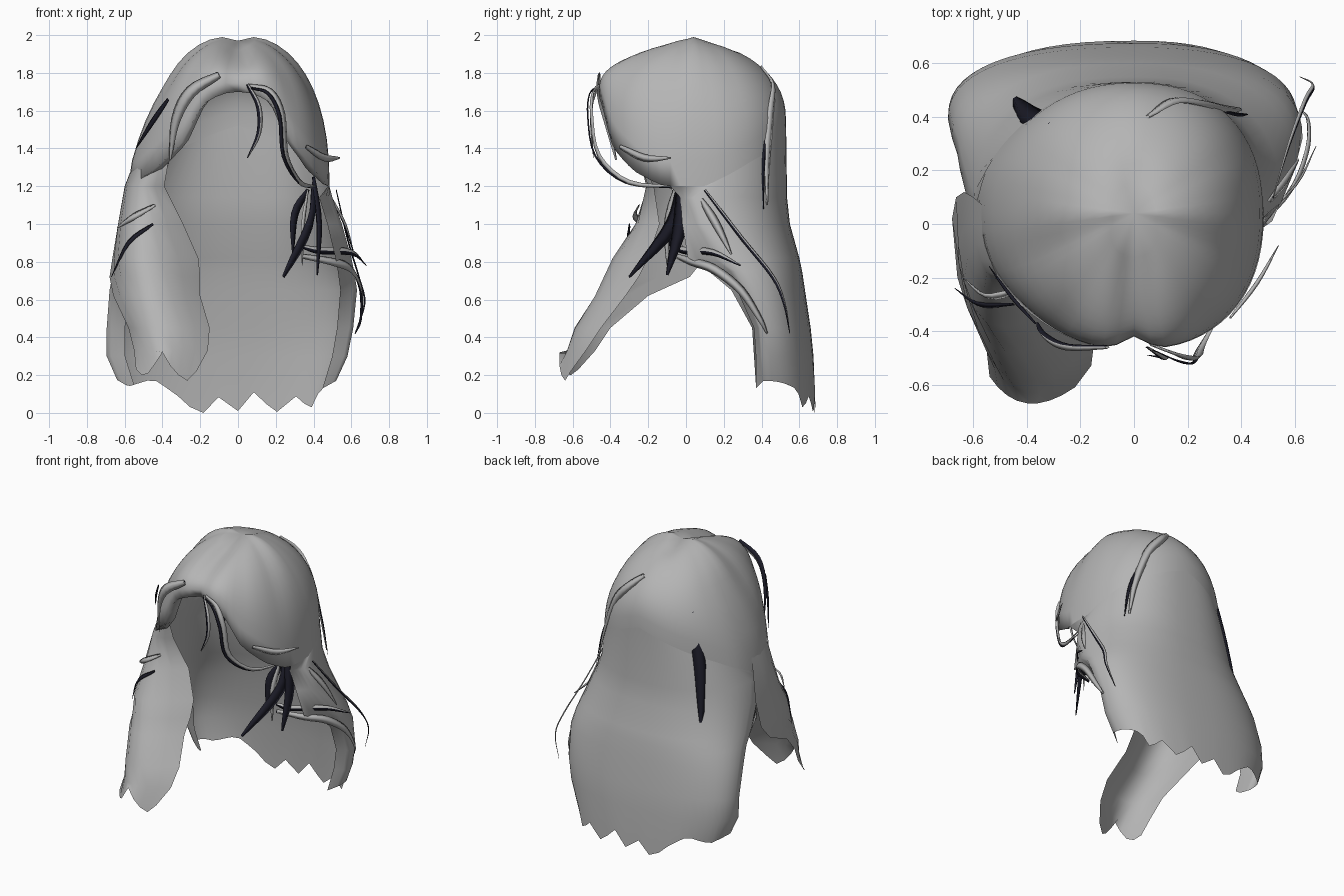
import bpy, bmesh
from math import sin, cos, pi, exp
from mathutils import Vector

cube = bpy.data.objects.get("Cube")
if cube:
    bpy.data.objects.remove(cube)


def material(name, rgb):
    m = bpy.data.materials.new(name)
    m.use_nodes = True
    m.diffuse_color = (*rgb, 1)
    m.node_tree.nodes["Principled BSDF"].inputs["Base Color"].default_value = (*rgb, 1)
    return m


GREY = material("hair grey", (0.46, 0.46, 0.46))
DARK = material("strand navy", (0.012, 0.012, 0.022))


def interp(keys, t):
    """Piecewise linear lookup in (position, value) pairs."""
    if t <= keys[0][0]:
        return keys[0][1]
    for (a, va), (b, vb) in zip(keys, keys[1:]):
        if t <= b:
            return va + (vb - va) * (t - a) / (b - a)
    return keys[-1][1]


def sheet(name, rows, closed=False, ring_dark=()):
    """Skin a grid of points; ring_dark lists the columns painted navy."""
    bm = bmesh.new()
    grid = [[bm.verts.new(p) for p in row] for row in rows]
    n = len(rows[0])
    for r0, r1 in zip(grid, grid[1:]):
        for i in range(n if closed else n - 1):
            k = (i + 1) % n
            f = bm.faces.new((r0[i], r0[k], r1[k], r1[i]))
            f.material_index = 1 if i in ring_dark else 0
            f.smooth = True
    bmesh.ops.remove_doubles(bm, verts=bm.verts, dist=0.0005)
    bmesh.ops.recalc_face_normals(bm, faces=bm.faces)
    me = bpy.data.meshes.new(name)
    bm.to_mesh(me)
    bm.free()
    me.materials.append(GREY)
    me.materials.append(DARK)
    ob = bpy.data.objects.new(name, me)
    bpy.context.collection.objects.link(ob)


def superpoint(a, n):
    """Unit superellipse point at angle a."""
    c, s = cos(a), sin(a)
    return (abs(c) ** (2 / n) * (1 if c > 0 else -1),
            abs(s) ** (2 / n) * (1 if s > 0 else -1))


# Crown: domed cap whose rim rises to an arch over the face and a peak behind
RIM = [(0, 1.73), (20, 1.63), (35, 1.41), (55, 1.28), (75, 1.2), (95, 1.2), (125, 1.33), (180, 1.52)]
POWER = [(0, 4.0), (30, 3.2), (70, 2.3), (120, 2.3), (180, 2.8)]
ROLL = [(60, 0.87), (80, 1.0)]
COLS, ROWS = 64, 12


def crown_point(col, row):
    a = 2 * pi * col / COLS
    deg = abs((col / COLS * 360 + 180) % 360 - 180)
    rim, n = interp(RIM, deg), interp(POWER, deg)
    c, s = superpoint(a, 2.3)
    p = pi / 2 * min(row, ROWS) / ROWS
    f = sin(p) ** (2 / n)
    ridge = 2 - 0.14 * f * abs(c)       # top slopes to the front and back
    z = rim + (ridge - rim) * max(cos(p), 0) ** (2 / n)
    if row > ROWS:                      # front rim rolled inward
        f = interp(ROLL, deg)
        z = rim + 0.15 * (1 - f)
    x, y = 0.485 * s * f, 0.04 - (0.51 if c > 0 else 0.49) * c * f
    if x < 0:                           # right side flares over the shoulder
        x *= 1 + 0.2 * abs(s) ** 3 * min(1, max(0, (1.75 - z) / 0.5))
    if y < 0.3:                         # centre parting
        groove = exp(-(x / 0.06) ** 2) * min(1, (0.3 - y) / 0.2)
        z -= 0.03 * groove
        y += 0.05 * groove * max(0, c) * f
    return x, y, z


sheet("crown_hair", [[crown_point(i, j) for i in range(COLS)]
                     for j in range(ROWS + 2)], closed=True)

# Back curtain: z, left half width, right half width, bend y, back y, left edge y, right edge y
CURTAIN = [
    (1.14, .50, .60, .04, .535, -.03, -.06),
    (1.00, .55, .62, .08, .55, -.02, -.06),
    (0.82, .60, .65, .20, .60, .01, .00),
    (0.75, .615, .66, .26, .615, .16, .12),
    (0.65, .63, .68, .32, .63, .27, .24),
    (0.45, .61, .695, .39, .66, .36, .35),
    (0.30, .58, .695, .40, .675, .37, .36),
    (0.00, .52, .64, .41, .685, .37, .37),
]
# Ragged hem height along x
HEM = [(-.65, .18), (-.58, .14), (-.45, .18), (-.33, .10), (-.22, .00), (-.18, .00), (-.15, .09),
       (-.08, .08), (-.03, .01), (.01, .01), (.06, .12), (.13, .09), (.17, .00), (.20, .00),
       (.31, .09), (.37, .03), (.40, .03), (.43, .12), (.52, .17)]


def curtain_row(z, wl, wr, bend, back, el, er):
    def edge(w, y):                     # side panel, narrowing to the front
        return [(w * (0.86 + 0.035 * k), y + (bend - y) * k / 4) for k in range(4)]
    pts = edge(wl, el)
    for k in range(29):
        c, s = superpoint(pi * k / 28, 2.4)
        pts.append(((wl if c > 0 else wr) * c, bend + (back - bend) * s))
    pts += reversed(edge(-wr, er))
    return [(x, y, z or interp(HEM, x)) for x, y in pts]


sheet("back_curtain", [[crown_point(i, ROWS) for i in range(14, 51)]]
      + [curtain_row(*r) for r in CURTAIN])

# Right front lock: z, then outer, middle and inner points (x, y)
LOCK = [
    (1.55, (-.46, .02), (-.42, -.17), (-.33, -.26)),
    (1.38, (-.53, .04), (-.48, -.19), (-.36, -.27)),
    (1.20, (-.60, .10), (-.55, -.18), (-.39, -.17)),
    (1.00, (-.635, .12), (-.56, -.25), (-.29, -.14)),
    (0.82, (-.665, .10), (-.55, -.37), (-.21, -.20)),
    (0.72, (-.68, .02), (-.52, -.42), (-.20, -.25)),
    (0.62, (-.66, -.20), (-.48, -.48), (-.20, -.32)),
    (0.45, (-.58, -.40), (-.42, -.59), (-.15, -.45)),
    (0.33, (-.55, -.48), (-.40, -.63), (-.16, -.53)),
    (0.20, (-.54, -.57), (-.40, -.67), (-.22, -.61)),
]
TIPS = (.03, 0, .01, .06, .12, .05, 0, -.03, .02)


def lock_row(z, a, m, b, last):
    out = []
    for k in range(9):
        t = k / 8
        wa, wm, wb = (1 - t) * (1 - 2 * t), 4 * t * (1 - t), t * (2 * t - 1)
        x, y = (wa * a[i] + wm * m[i] + wb * b[i] for i in (0, 1))
        out.append((x, y, z + (TIPS[k] if last else 0)))
    return out


sheet("right_front_lock", [lock_row(*r, r is LOCK[-1]) for r in LOCK])


# Loose strands: tapered ribbons with a diamond section
def spline(pts, steps=4):
    p = [Vector(q) for q in pts]
    p = [2 * p[0] - p[1]] + p + [2 * p[-1] - p[-2]]
    out = []
    for a, b, c, d in zip(p, p[1:], p[2:], p[3:]):
        for k in range(steps):
            t = k / steps
            out.append(0.5 * (2 * b + (c - a) * t + (2 * a - 5 * b + 4 * c - d) * t * t
                              + (3 * b - a - 3 * c + d) * t ** 3))
    return out + [p[-2]]


def strand(name, width, dark, *pts):
    path = spline(pts)
    rows = []
    for i, p in enumerate(path):
        tan = path[min(i + 1, len(path) - 1)] - path[max(i - 1, 0)]
        out = Vector((p.x, p.y - 0.1, 0)).normalized()
        side = tan.cross(out).normalized()
        t = i / (len(path) - 1)
        w = width / 2 * (0.12 + 0.88 * sin(pi * min(0.97, 0.15 + 0.82 * t)))
        rows.append([p + side * w, p + out * w * 0.4, p - side * w, p - out * w * 0.4])
    sheet(name, rows, closed=True, ring_dark=dark)


ALL, HALF, INNER, NONE = (0, 1, 2, 3), (0, 3), (3,), ()

# Fringe
strand("left_fringe_strand", .045, NONE, (.06, -.45, 1.73), (.17, -.49, 1.70), (.23, -.50, 1.58),
       (.25, -.46, 1.36), (.33, -.30, 1.22), (.41, -.03, 1.20))
strand("left_fringe_dark_edge", .022, ALL, (.07, -.47, 1.72), (.16, -.51, 1.69), (.22, -.52, 1.57),
       (.24, -.48, 1.36), (.32, -.32, 1.22), (.39, -.06, 1.19))
strand("left_fringe_wisp", .03, HALF, (.05, -.46, 1.74), (.11, -.50, 1.62),
       (.11, -.50, 1.48), (.05, -.49, 1.35))
strand("right_fringe_strand", .07, INNER, (-.10, -.46, 1.79), (-.25, -.46, 1.70),
       (-.33, -.42, 1.55), (-.36, -.37, 1.34))
strand("right_temple_strand", .035, ALL, (-.37, -.37, 1.66), (-.46, -.27, 1.53), (-.54, -.16, 1.40))
strand("left_temple_flick", .04, INNER, (.36, -.35, 1.41), (.46, -.22, 1.35), (.54, -.08, 1.35))

# Front lock wisps
strand("lock_strand", .03, ALL, (-.45, -.30, 1.00), (-.58, -.30, .90), (-.67, -.24, .72))
strand("lock_flick", .04, NONE, (-.44, -.25, 1.10), (-.55, -.27, 1.04), (-.64, -.20, .98))

# Left ear cluster
strand("ear_strand_front", .085, ALL, (.40, -.02, 1.22), (.38, -.07, 1.00), (.24, -.30, .72))
strand("ear_strand_middle", .08, ALL, (.40, -.02, 1.25), (.43, -.03, 1.00), (.42, -.10, .73))
strand("ear_strand_inner", .085, ALL, (.37, -.03, 1.18), (.30, -.05, 1.05), (.29, -.08, .85))
strand("ear_strand_pale", .04, NONE, (.37, -.06, 1.18), (.345, -.10, 1.0), (.34, -.10, .78))
strand("ear_strand_upper_sweep", .04, HALF, (.34, -.05, .88), (.43, -.01, .86),
       (.60, .14, .85), (.68, .29, .78))
strand("ear_strand_lower_sweep", .05, INNER, (.34, -.05, .83), (.50, .03, .80),
       (.60, .15, .76), (.65, .29, .65), (.65, .39, .50), (.62, .43, .42))

# Side and back strands
strand("left_side_strand", .025, HALF, (.52, .10, 1.18), (.58, .30, .92), (.64, .46, .72),
       (.67, .52, .58), (.62, .55, .42))
strand("left_shoulder_strand", .045, INNER, (.50, .08, 1.13), (.565, .16, 1.00), (.615, .24, .84))
strand("left_back_strand", .06, NONE, (.05, .40, 1.83), (.15, .46, 1.74), (.26, .45, 1.60),
       (.35, .43, 1.35), (.40, .43, 1.10))
strand("left_back_dark_edge", .022, ALL, (.30, .43, 1.52), (.38, .41, 1.32), (.425, .41, 1.08))
strand("right_back_strand", .10, ALL, (-.31, .37, 1.66), (-.40, .40, 1.30), (-.45, .47, .92))
